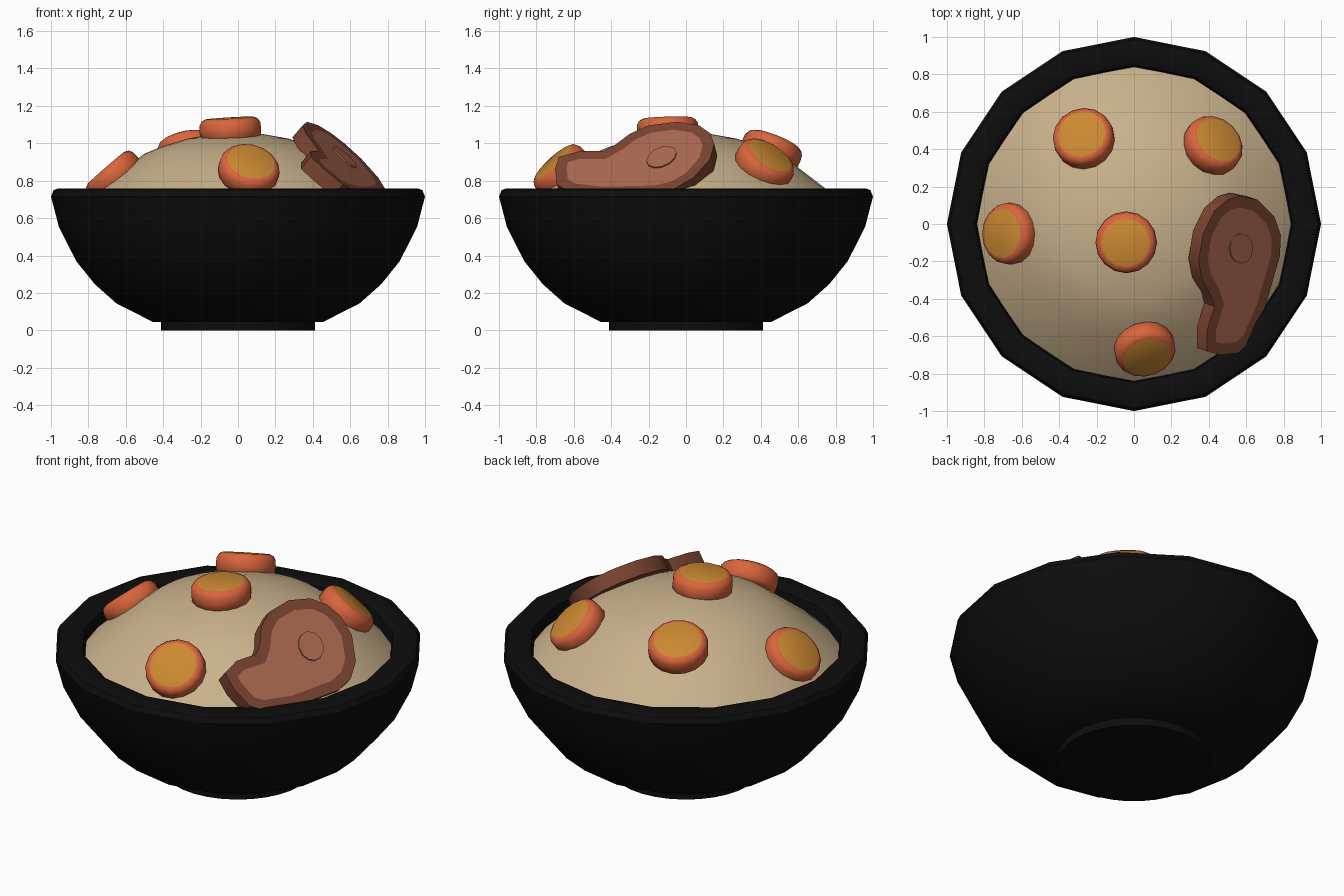
import bpy, bmesh, math
from mathutils import Vector

if "Cube" in bpy.data.objects:
    bpy.data.objects.remove(bpy.data.objects["Cube"])


def material(name, rgb):
    m = bpy.data.materials.new(name)
    m.diffuse_color = (*rgb, 1)
    m.use_nodes = True
    m.node_tree.nodes["Principled BSDF"].inputs["Base Color"].default_value = m.diffuse_color
    return m


BLACK = material("black_glaze", (0.004, 0.004, 0.004))
BROTH = material("beige_broth", (0.58, 0.44, 0.26))
ORANGE = material("carrot_orange", (0.70, 0.13, 0.045))
YELLOW = material("carrot_core_yellow", (0.60, 0.25, 0.032))
BROWN = material("meat_crust_brown", (0.20, 0.058, 0.031))
FLESH = material("meat_flesh_pink_brown", (0.41, 0.14, 0.08))


def finish(name, bm, mats, angle=35):
    bmesh.ops.recalc_face_normals(bm, faces=bm.faces)
    me = bpy.data.meshes.new(name)
    bm.to_mesh(me)
    bm.free()
    for m in mats:
        me.materials.append(m)
    ob = bpy.data.objects.new(name, me)
    bpy.context.collection.objects.link(ob)
    bpy.ops.object.select_all(action='DESELECT')
    ob.select_set(True)
    bpy.context.view_layer.objects.active = ob
    bpy.ops.object.shade_smooth_by_angle(angle=math.radians(angle))
    return ob


def lathe(name, profile, sides, mats, pick=None, angle=35):
    """Revolve (radius, z) points about z; pick(face) gives a material index."""
    bm = bmesh.new()
    rings = []
    for r, z in profile:
        if r == 0:
            rings.append([bm.verts.new((0, 0, z))] * sides)
        else:
            rings.append([bm.verts.new((r * math.cos(2 * math.pi * i / sides),
                                        r * math.sin(2 * math.pi * i / sides), z))
                          for i in range(sides)])
    for a, b in zip(rings, rings[1:]):
        for i in range(sides):
            j = (i + 1) % sides
            bm.faces.new(list(dict.fromkeys((a[i], a[j], b[j], b[i]))))
    if pick:
        for f in bm.faces:
            f.material_index = pick(f)
    return finish(name, bm, mats, angle)


# Bowl shell, 16 sided, with a bevelled rim
lathe("bowl", [(0, .04), (.455, .045), (.65, .144), (.765, .246), (.865, .37), (.958, .555),
               (1, .716), (.985, .75), (.965, .757), (.87, .757), (.85, .745), (.83, .6),
               (.74, .4), (.5, .2), (0, .12)], 16, [BLACK])
lathe("bowl_foot", [(0, 0), (.413, 0), (.413, .07), (0, .07)], 32, [BLACK])

# Domed broth
lathe("broth", [(0, 1.055), (.13, 1.05), (.27, 1.025), (.4, .985), (.5, .945), (.62, .855),
                (.75, .755), (.85, .66), (0, .6)], 32, [BROTH])

# Carrot slices: centre of the upper face, and its direction
slices = [((-.045, -.10, 1.135), (-.06, -.03, 1)),
          ((.07, -.71, .90), (.2, -.66, .72)),
          ((-.705, -.05, .87), (-.65, .02, .75)),
          ((-.28, .48, 1.02), (-.18, .36, .91)),
          ((.45, .45, .935), (.45, .48, .75))]
for k, (top, n) in enumerate(slices):
    ob = lathe(f"carrot_slice_{k + 1}",
               [(0, 0), (.13, 0), (.15, -.01), (.162, -.03), (.165, -.06), (.162, -.1),
                (.14, -.12), (0, -.12)], 16, [ORANGE, YELLOW],
               lambda f: int(f.calc_center_median().z > -.001), 45)
    ob.rotation_mode = 'QUATERNION'
    ob.rotation_quaternion = Vector((0, 0, 1)).rotation_difference(Vector(n).normalized())
    ob.location = top

# Meat slice on a tilted plane
NORMAL = Vector((.85, -.27, 1)).normalized()


def on_plane(x, y):
    return Vector((x, y, .923 - .85 * (x - .57) + .27 * (y + .13)))


def slab(name, outline, lift, thick, mats, border=0):
    bm = bmesh.new()
    top = bm.faces.new([bm.verts.new(on_plane(x, y) + NORMAL * lift) for x, y in outline])
    top.normal_update()
    if top.normal.z < 0:
        top.normal_flip()
    low = [bm.verts.new(v.co - NORMAL * thick) for v in top.verts]
    up = list(top.verts)
    for i in range(len(up)):
        j = (i + 1) % len(up)
        bm.faces.new((up[j], up[i], low[i], low[j]))
    bm.faces.new(low[::-1])
    if border:
        bm.normal_update()
        bmesh.ops.inset_region(bm, faces=[top], thickness=border, use_even_offset=True)
        top.material_index = 1
    return finish(name, bm, mats, 30)


slab("meat_slice", [(.57, .15), (.66, .13), (.75, .04), (.785, -.06), (.78, -.17), (.70, -.45),
                    (.62, -.63), (.56, -.69), (.46, -.70), (.39, -.68), (.39, -.57), (.43, -.44),
                    (.41, -.38), (.365, -.30), (.345, -.2), (.37, -.05), (.43, .07), (.50, .13)],
     0, .085, [BROWN, FLESH], .062)
slab("meat_bone", [(.57 + .062 * math.cos(a), -.13 + .08 * math.sin(a))
                   for a in (2 * math.pi * i / 12 for i in range(12))], .008, .02, [FLESH])
